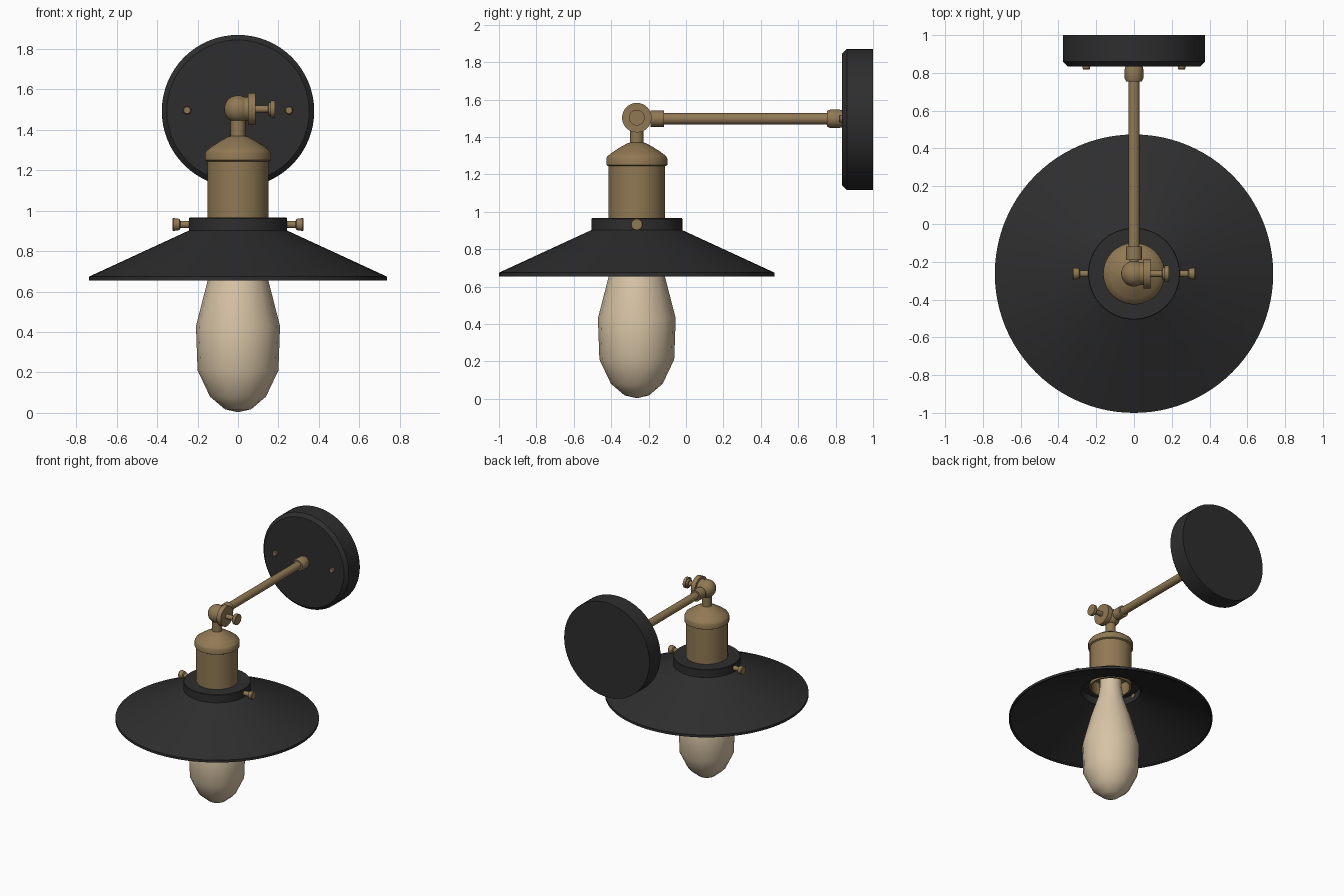
import bpy, bmesh, math
from mathutils import Matrix, Vector

AX = -0.263      # y of the lamp's vertical axis
ARM_Z = 1.497    # height of the wall arm


def material(name, rgb):
    m = bpy.data.materials.new(name)
    m.diffuse_color = (*rgb, 1)
    return m


black = material("matte black", (0.027, 0.027, 0.027))
brass = material("antique brass", (0.28, 0.19, 0.088))
cream = material("warm bulb glass", (0.68, 0.55, 0.38))


def lathe(name, profile, mat, origin, axis=(0, 0, 1), steps=48, angle=30):
    """Revolve (radius, height) points round an axis through origin."""
    bm = bmesh.new()
    vs = [bm.verts.new((r, 0, h)) for r, h in profile]
    edges = [bm.edges.new(p) for p in zip(vs, vs[1:])]
    bmesh.ops.spin(bm, geom=vs + edges, cent=(0, 0, 0), axis=(0, 0, 1),
                   angle=math.tau, steps=steps)
    bmesh.ops.remove_doubles(bm, verts=bm.verts, dist=1e-5)
    bmesh.ops.recalc_face_normals(bm, faces=bm.faces)
    rot = Vector((0, 0, 1)).rotation_difference(Vector(axis)).to_matrix().to_4x4()
    bm.transform(Matrix.Translation(origin) @ rot)
    me = bpy.data.meshes.new(name)
    bm.to_mesh(me)
    bm.free()
    me.materials.append(mat)
    ob = bpy.data.objects.new(name, me)
    bpy.context.collection.objects.link(ob)
    bpy.ops.object.select_all(action='DESELECT')
    ob.select_set(True)
    bpy.context.view_layer.objects.active = ob
    bpy.ops.object.shade_smooth_by_angle(angle=math.radians(angle))
    return ob


# Wall plate with chamfered front edge, axis running towards the wall
lathe("wall_plate", [(0, 0.835), (0.352, 0.835), (0.377, 0.86), (0.377, 1.0), (0, 1.0)],
      black, (0, 0, 1.493), (0, 1, 0), 64)

# Plate screws
for side, s in (("left", -1), ("right", 1)):
    lathe("plate_screw_" + side, [(0, 0.818), (0.016, 0.818), (0.02, 0.823), (0.02, 0.84), (0, 0.84)],
          brass, (s * 0.252, 0, ARM_Z), (0, 1, 0), 20)

# Arm with a sleeve at each end
lathe("arm", [(0, -0.24), (0.024, -0.24), (0.024, -0.19), (0.043, -0.19), (0.043, -0.118),
              (0.03, -0.118), (0.03, 0.755), (0.042, 0.755), (0.049, 0.77), (0.049, 0.82),
              (0.044, 0.84), (0, 0.84)], brass, (0, 0, ARM_Z), (0, 1, 0), 32)

# Ball joint
R = 0.068
lathe("joint_ball", [(R * math.sin(math.pi * i / 16), -R * math.cos(math.pi * i / 16))
                     for i in range(17)], brass, (0, AX, 1.503), steps=32)

# Joint disc, shaft and thumb knob
lathe("joint_knob", [(0, 0.03), (0.06, 0.03), (0.06, 0.05), (0.079, 0.05), (0.079, 0.087), (0.018, 0.087),
                     (0.018, 0.148), (0.03, 0.15), (0.034, 0.162), (0.042, 0.162), (0.042, 0.184), (0, 0.184)],
      brass, (0, AX, 1.503), (1, 0, 0), 32)

# Stem, cap and hollow lamp socket
lathe("socket", [(0, 1.46), (0.036, 1.46), (0.036, 1.37), (0.048, 1.367), (0.085, 1.347), (0.13, 1.318),
                 (0.156, 1.298), (0.163, 1.285), (0.163, 1.25), (0.152, 1.244), (0.152, 0.92),
                 (0.138, 0.92), (0.138, 1.02), (0, 1.02)], brass, (0, AX, 0), steps=64)

# Shade: thin cone with a collar, closed shell
lathe("shade", [(0.15, 0.966), (0.24, 0.966), (0.243, 0.962), (0.243, 0.902), (0.737, 0.674),
                (0.737, 0.655), (0.725, 0.655), (0.725, 0.664), (0.215, 0.888), (0.215, 0.945),
                (0.15, 0.945), (0.15, 0.966)], black, (0, AX, 0), steps=96)

# Thumb screws on the collar
for side, s in (("left", -1), ("right", 1)):
    lathe("shade_screw_" + side, [(0, 0.21), (0.018, 0.21), (0.018, 0.285), (0.028, 0.29),
                                  (0.032, 0.32), (0.029, 0.325), (0, 0.325)],
          brass, (0, AX, 0.932), (s, 0, 0), 20)

# Coarse pear-shaped bulb
lathe("bulb", [(0, 0.003), (0.065, 0.018), (0.138, 0.08), (0.2, 0.21), (0.208, 0.43), (0.15, 0.655),
               (0.093, 0.83), (0.08, 0.92), (0.08, 1.02), (0, 1.02)],
      cream, (0, AX, 0), steps=16, angle=60)
